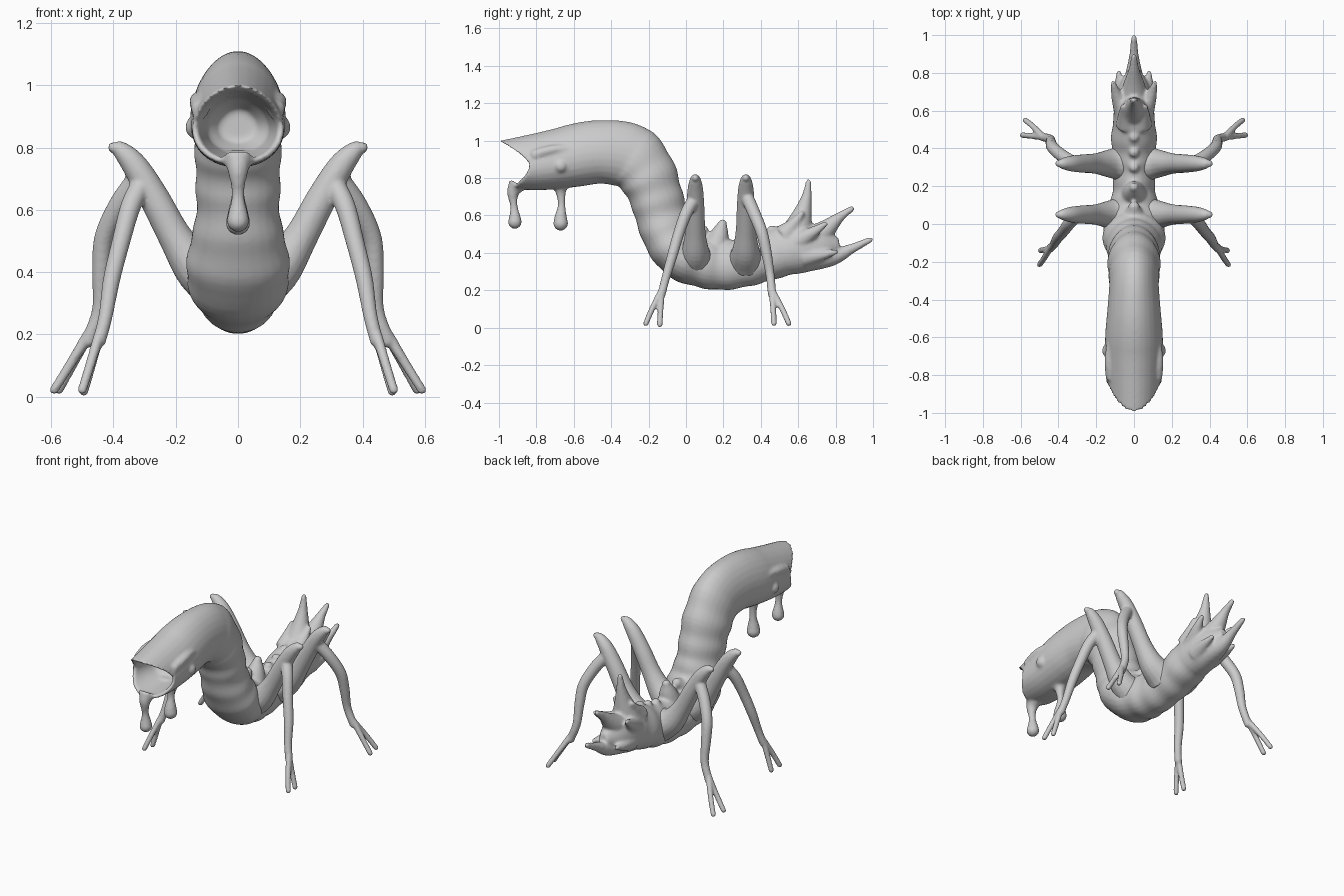
import bpy, bmesh
from math import sin, cos, pi
from mathutils import Vector

cube = bpy.data.objects.get("Cube")
if cube:
    bpy.data.objects.remove(cube)

SIDES = 28
skin = bpy.data.materials.new("grey skin")
skin.use_nodes = True
skin.diffuse_color = (0.6, 0.6, 0.6, 1)
skin.node_tree.nodes["Principled BSDF"].inputs["Base Color"].default_value = (0.6, 0.6, 0.6, 1)


def spline(points, steps):
    """Catmull-Rom through points of any dimension."""
    pts = [Vector(p) for p in points]
    pts = [pts[0] * 2 - pts[1]] + pts + [pts[-1] * 2 - pts[-2]]
    out = []
    for a, b, c, d in zip(pts, pts[1:], pts[2:], pts[3:]):
        for k in range(steps):
            t = k / steps
            out.append(b + (c - a) * (t / 2) + (a * 2 - b * 5 + c * 4 - d) * (t * t / 2)
                       + (b * 3 - a - c * 3 + d) * (t ** 3 / 2))
    return out + [pts[-2]]


def skin_rings(bm, rings):
    """Bridge rings of points into a closed, capped tube."""
    loops = [[bm.verts.new(p) for p in ring] for ring in rings]
    for lo, hi in zip(loops, loops[1:]):
        for i in range(len(lo)):
            j = (i + 1) % len(lo)
            bm.faces.new((lo[i], lo[j], hi[j], hi[i]))
    bm.faces.new(loops[0][::-1])
    bm.faces.new(loops[-1])


def ball(bm, centre, radius):
    made = bmesh.ops.create_icosphere(bm, subdivisions=3, radius=radius)
    bmesh.ops.translate(bm, verts=made["verts"], vec=Vector(centre))


def tube(bm, points):
    """Round tube through (x, y, z, radius) points with a rounded tip."""
    path = spline(points, 5)
    mids = [p.to_3d() for p in path]
    whole = (mids[-1] - mids[0]).normalized()
    ref = Vector((1, 0, 0)) if abs(whole.x) < 0.5 else Vector((0, 1, 0))
    rings = []
    for i, m in enumerate(mids):
        t = (mids[min(i + 1, len(mids) - 1)] - mids[max(i - 1, 0)]).normalized()
        u = t.cross(ref).normalized()
        v = t.cross(u)
        r = max(path[i][3], 0.004)
        rings.append([m + (u * cos(a) + v * sin(a)) * r
                      for a in (2 * pi * k / 16 for k in range(16))])
    skin_rings(bm, rings)
    ball(bm, mids[-1], path[-1][3])


def finish(bm, name, voxel):
    """Fuse the overlapping pieces into one smooth sculpted surface."""
    bmesh.ops.recalc_face_normals(bm, faces=bm.faces)
    mesh = bpy.data.meshes.new(name)
    bm.to_mesh(mesh)
    bm.free()
    obj = bpy.data.objects.new(name, mesh)
    bpy.context.collection.objects.link(obj)
    mesh.materials.append(skin)
    fuse = obj.modifiers.new("fuse", "REMESH")
    fuse.mode = "VOXEL"
    fuse.voxel_size = voxel
    fuse.use_smooth_shade = True
    relax = obj.modifiers.new("relax", "SMOOTH")
    relax.factor = 0.5
    relax.iterations = 5
    bpy.ops.object.select_all(action="DESELECT")
    obj.select_set(True)
    bpy.context.view_layer.objects.active = obj
    for mod in ("fuse", "relax"):
        bpy.ops.object.modifier_apply(modifier=mod)
    bpy.ops.object.shade_smooth()


def body_ring(y, z, wide, high, ty=1, tz=0, lip=0):
    """Oval section across the spine; lip pushes top and bottom forward."""
    ring = []
    for k in range(SIDES):
        a = 2 * pi * k / SIDES
        s = sin(a)
        push = lip * abs(s) ** 1.5 * (0.14 if s > 0 else 0.1)
        ring.append(Vector((wide * cos(a) * (1 - 0.12 * s), y - high * s * tz - push, z + high * s * ty)))
    return ring


# Trunk: (y, z, half width, half height) from mouth to tail
trunk = [(-.84, .87, .145, .13), (-.75, .885, .15, .152), (-.6, .92, .152, .168),
         (-.45, .94, .14, .17), (-.3, .915, .13, .175), (-.21, .82, .138, .158),
         (-.16, .7, .135, .143), (-.125, .58, .135, .14), (-.08, .47, .16, .14),
         (-.01, .385, .162, .137), (.1, .345, .13, .133), (.2, .335, .11, .133),
         (.32, .35, .11, .13), (.43, .38, .12, .128), (.55, .42, .11, .138),
         (.65, .43, .1, .13), (.74, .435, .075, .09), (.82, .44, .03, .04)]
STEPS = 6
path = spline(trunk, STEPS)
rings = []
# Mouth cavity, from the throat out to the lips
for back, scale, lip in ((.2, .4, 0), (.15, .68, .2), (.06, .8, .65), (.01, .87, .95)):
    rings.append(body_ring(-.84 + back, .87, .145 * scale, .13 * scale, lip=lip))
for i, p in enumerate(path):
    nxt, prv = path[min(i + 1, len(path) - 1)], path[max(i - 1, 0)]
    t = Vector((nxt[0] - prv[0], nxt[1] - prv[1])).normalized()
    fold = 1 + 0.022 * sin(2 * pi * i / STEPS) if 4 * STEPS < i < 14 * STEPS else 1
    lip = max(0, 1 - i / (STEPS * 1.6))
    rings.append(body_ring(p[0], p[1], p[2] * fold, p[3] * fold, t.x, t.y, lip))

bm = bmesh.new()
skin_rings(bm, rings)

# Drips under the lower lip and throat
tube(bm, [(0, -.9, .77, .05), (0, -.925, .72, .032), (0, -.92, .65, .02),
          (0, -.915, .59, .032), (0, -.915, .565, .037)])
tube(bm, [(0, -.67, .79, .06), (0, -.67, .73, .03), (0, -.665, .66, .02),
          (0, -.67, .59, .034), (0, -.67, .558, .04)])

# Tail spines and back bumps on the centre line
tube(bm, [(0, .58, .47, .1), (0, .62, .6, .055), (0, .645, .7, .028), (0, .655, .78, .015)])
tube(bm, [(0, .6, .42, .1), (0, .73, .51, .06), (0, .82, .59, .028), (0, .885, .635, .016)])
tube(bm, [(0, .62, .38, .09), (0, .78, .38, .05), (0, .89, .425, .026), (0, .985, .47, .016)])
tube(bm, [(0, .15, .4, .08), (0, .18, .5, .05), (0, .195, .555, .025)])
tube(bm, [(0, .02, .46, .08), (0, .09, .52, .03)])
for y, z in ((.3, .475), (.38, .495), (.46, .52)):
    ball(bm, (0, y, z), .028)

# Paired tail spikes, eyes and cheek bumps
for s in (1, -1):
    tube(bm, [(s * .05, .6, .46, .06), (s * .09, .68, .51, .032), (s * .11, .745, .555, .014)])
    tube(bm, [(s * .05, .64, .38, .06), (s * .075, .73, .39, .03), (s * .08, .8, .405, .014)])
    tube(bm, [(s * .04, .53, .5, .06), (s * .055, .58, .56, .03), (s * .06, .62, .61, .014)])
    ball(bm, (s * .132, -.67, .865), .038)
    tube(bm, [(s * .12, -.82, .92, .03), (s * .13, -.72, .95, .026), (s * .12, -.6, .96, .02)])
finish(bm, "body", .009)

# Legs: pointed knee, shin dropping from the thigh, two splayed toes
shins = {
    "front": (.05, [(.31, .04, .68, .035), (.345, .0, .61, .033), (.375, -.04, .5, .03),
                    (.405, -.075, .38, .028), (.425, -.11, .26, .023), (.445, -.13, .18, .022)],
              [(.5, -.215, .022), (.495, -.14, .016)]),
    "rear": (.32, [(.33, .33, .69, .035), (.385, .365, .61, .034), (.43, .405, .51, .032),
                   (.44, .43, .4, .029), (.445, .45, .28, .024), (.48, .46, .18, .023)],
             [(.59, .47, .022), (.575, .55, .022)]),
}
for pair, (hip, shin, toes) in shins.items():
    for side, s in (("left", 1), ("right", -1)):
        bm = bmesh.new()
        thigh = [(.05, hip, .36, .1), (.13, hip, .41, .075), (.2, hip, .51, .055),
                 (.27, hip, .64, .049), (.33, hip, .74, .042), (.375, hip, .79, .03),
                 (.4, hip, .8, .018)]
        tube(bm, [(s * x, y, z, r) for x, y, z, r in thigh])
        tube(bm, [(s * x, y, z, r) for x, y, z, r in shin])
        ax, ay, az, ar = shin[-1]
        for x, y, z in toes:
            mid = (s * (ax * .45 + x * .55), ay * .4 + y * .6, az * .5 + z * .5, .016)
            tube(bm, [(s * ax, ay, az + .02, ar * .8), mid, (s * x, y, z, .015)])
        finish(bm, f"{side}_{pair}_leg", .007)
